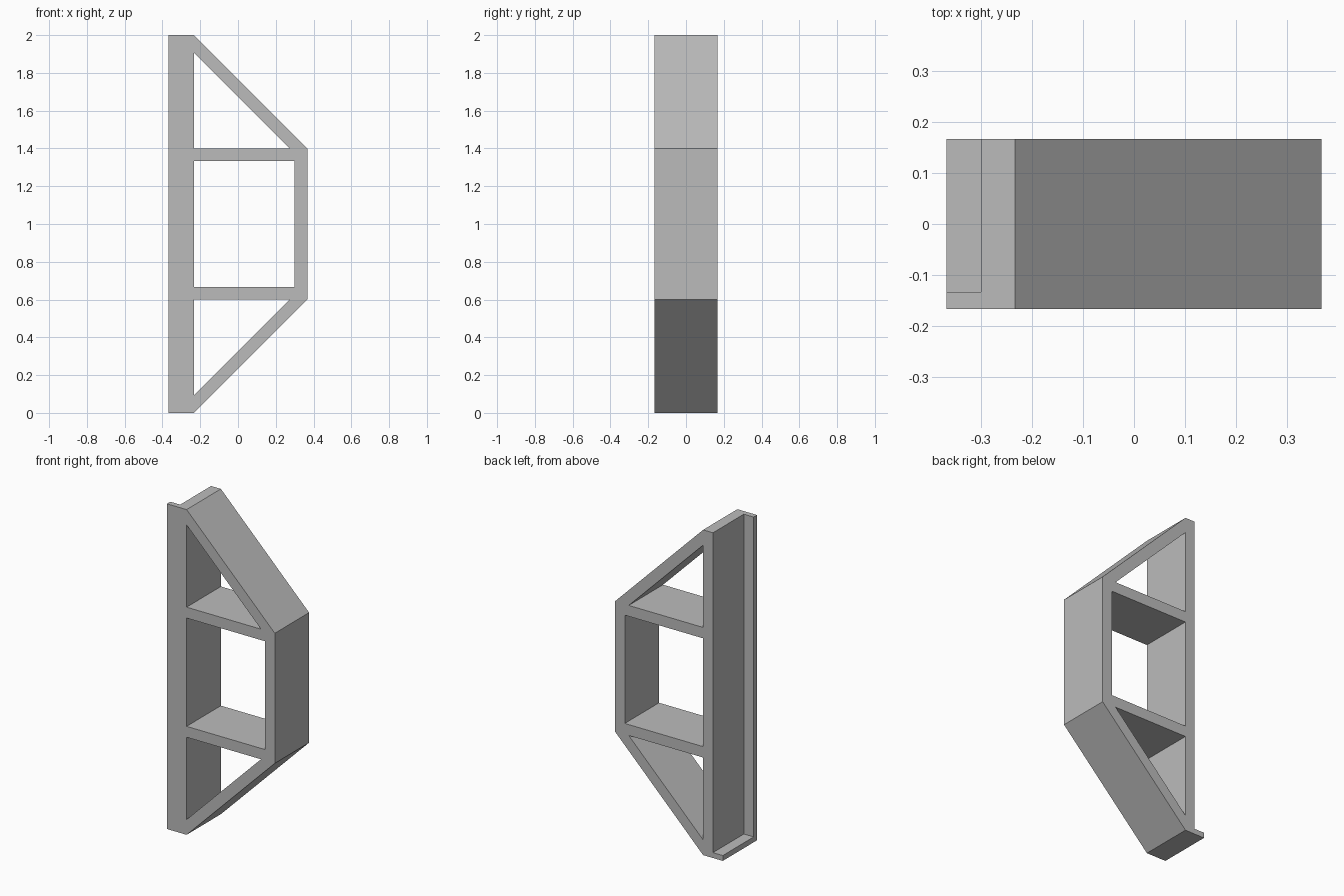
import bpy
import bmesh

default = bpy.data.objects.get("Cube")
if default:
    bpy.data.objects.remove(default, do_unlink=True)

X0, WEB, INNER, OUTER = -0.367, -0.3, -0.233, 0.367   # spine back, web, frame inside, frame outside
HALF = 0.1665     # half depth
LIP = 0.033       # thickness of front flange and foot
BAR = 0.067       # thickness of bars
SLANT = 0.094     # vertical thickness of the diagonals
LOW, HIGH = 0.6, 1.4

grey = bpy.data.materials.new("grey")
grey.use_nodes = True
colour = (0.5, 0.5, 0.5, 1)
grey.diffuse_color = colour
grey.node_tree.nodes["Principled BSDF"].inputs["Base Color"].default_value = colour


def prism(name, profile, y0, y1):
    """Extrude an x-z profile from y0 to y1."""
    bm = bmesh.new()
    face = bm.faces.new([bm.verts.new((x, y0, z)) for x, z in profile])
    side = bmesh.ops.extrude_face_region(bm, geom=[face])
    verts = [g for g in side["geom"] if isinstance(g, bmesh.types.BMVert)]
    bmesh.ops.translate(bm, verts=verts, vec=(0, y1 - y0, 0))
    bmesh.ops.recalc_face_normals(bm, faces=bm.faces)
    mesh = bpy.data.meshes.new(name)
    bm.to_mesh(mesh)
    bm.free()
    mesh.materials.append(grey)
    obj = bpy.data.objects.new(name, mesh)
    bpy.context.collection.objects.link(obj)
    return obj


def rect(x0, x1, z0, z1):
    return [(x0, z0), (x1, z0), (x1, z1), (x0, z1)]


def flip(profile):
    """Mirror a profile about mid height."""
    return [(x, 2 - z) for x, z in profile]


# Solid outline of the bracket
frame = prism("bracket_frame",
              [(X0, 0), (INNER, 0), (OUTER, LOW), (OUTER, HIGH), (INNER, 2), (X0, 2)],
              -HALF, HALF)

# Openings between the bars, and the channel along the spine
triangle = [(INNER, HIGH), (OUTER - SLANT, HIGH), (INNER, 2 - SLANT)]
cutters = [
    prism("upper_opening", triangle, -1, 1),
    prism("lower_opening", flip(triangle), -1, 1),
    prism("middle_opening", rect(INNER, OUTER - BAR, LOW + BAR, HIGH - BAR), -1, 1),
    prism("spine_channel", rect(-1, WEB, LIP, 3), -HALF + LIP, 1),
]

bpy.context.view_layer.objects.active = frame
for cutter in cutters:
    cutter.hide_render = True
    mod = frame.modifiers.new(cutter.name, 'BOOLEAN')
    mod.operation = 'DIFFERENCE'
    mod.solver = 'EXACT'
    mod.object = cutter
    bpy.ops.object.modifier_apply(modifier=mod.name)
    bpy.data.objects.remove(cutter, do_unlink=True)
